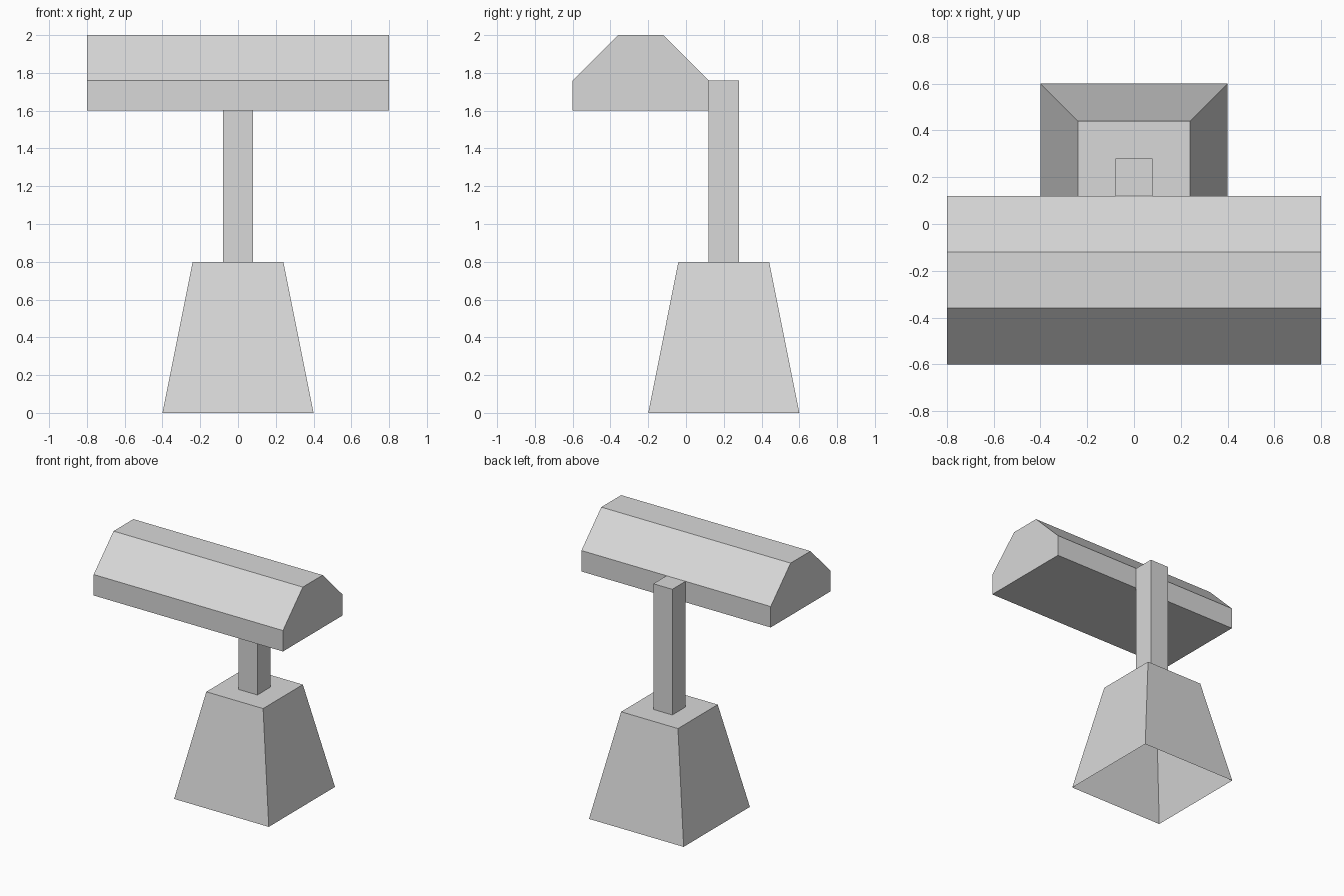
import bpy

default = bpy.data.objects.get("Cube")
if default:
    bpy.data.objects.remove(default, do_unlink=True)

grey = bpy.data.materials.new("light_grey")
grey.use_nodes = True
colour = (0.69, 0.69, 0.69, 1)
grey.diffuse_color = colour
grey.node_tree.nodes["Principled BSDF"].inputs["Base Color"].default_value = colour


def loft(name, start, end, cap_start=True, cap_end=True):
    """Join two matching outlines with side faces and optional end caps."""
    n = len(start)
    faces = [(i, (i + 1) % n, n + (i + 1) % n, n + i) for i in range(n)]
    if cap_start:
        faces.append(tuple(reversed(range(n))))
    if cap_end:
        faces.append(tuple(range(n, 2 * n)))
    mesh = bpy.data.meshes.new(name)
    mesh.from_pydata(start + end, [], faces)
    mesh.materials.append(grey)
    obj = bpy.data.objects.new(name, mesh)
    bpy.context.collection.objects.link(obj)
    return obj


def square(half, y, z):
    return [(sx * half, y + sy * half, z)
            for sx, sy in ((-1, -1), (1, -1), (1, 1), (-1, 1))]


# Tapered base, hollow and open underneath
loft("base", square(0.4, 0.2, 0), square(0.24, 0.2, 0.8), cap_start=False)

# Upright post behind the head
loft("post", square(0.08, 0.2, 0.8), square(0.08, 0.2, 1.76))

# Wide head with chamfered front and back, extruded along x
profile = [(-0.6, 1.6), (0.12, 1.6), (0.12, 1.76),
           (-0.12, 2), (-0.36, 2), (-0.6, 1.76)]
loft("head", [(-0.8, y, z) for y, z in profile],
     [(0.8, y, z) for y, z in profile])
